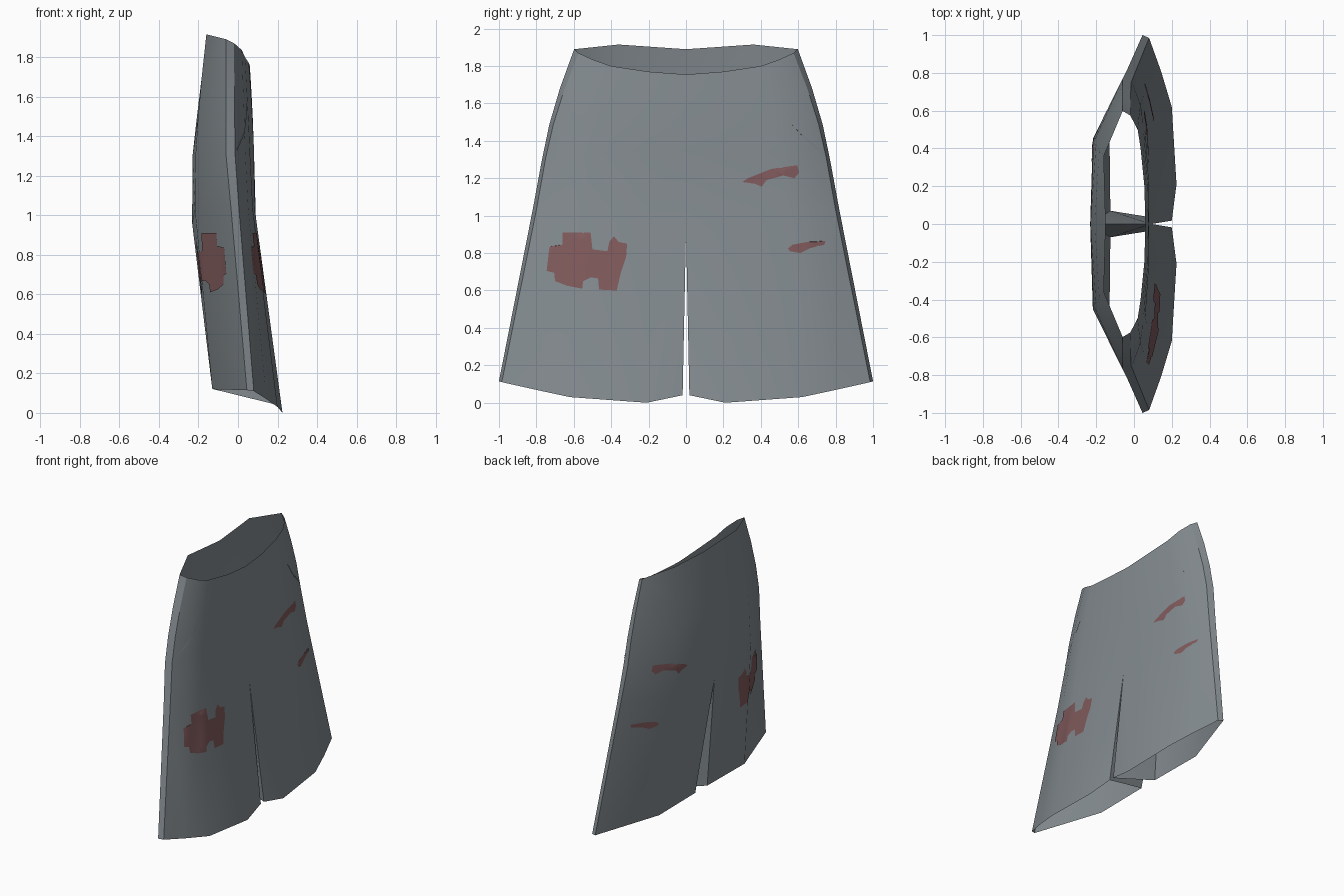
import bpy, bmesh
from mathutils import Vector
from mathutils.bvhtree import BVHTree
from mathutils.geometry import delaunay_2d_cdt

if "Cube" in bpy.data.objects:
    bpy.data.objects.remove(bpy.data.objects["Cube"])


def material(name, rgb):
    m = bpy.data.materials.new(name)
    m.diffuse_color = (*rgb, 1)
    m.use_nodes = True
    m.node_tree.nodes["Principled BSDF"].inputs["Base Color"].default_value = m.diffuse_color
    return m


GREY = material("grey fabric", (0.23, 0.26, 0.278))
RED = material("dull red patch", (0.22, 0.103, 0.108))


def add_object(name, bm, mat):
    me = bpy.data.meshes.new(name)
    bm.to_mesh(me)
    ob = bpy.data.objects.new(name, me)
    me.materials.append(mat)
    bpy.context.collection.objects.link(ob)
    bpy.ops.object.select_all(action='DESELECT')
    ob.select_set(True)
    bpy.context.view_layer.objects.active = ob
    bpy.ops.object.shade_smooth_by_angle(angle=0.5)
    return ob


# Half outlines running from the belly centre round the side to the back centre
WAIST = [(.06, 0, 1.755), (.055, .2, 1.77), (.035, .4, 1.8), (-.02, .575, 1.87),
         (-.06, .598, 1.89), (-.16, .36, 1.915), (-.15, 0, 1.89)]
HIP = [(.08, 0, 1.35), (.08, .2, 1.35), (.06, .5, 1.33), (-.015, .75, 1.31),
       (-.06, .77, 1.3), (-.215, .43, 1.3), (-.23, 0, 1.3)]
CROTCH = [(.092, 0, .92), (.085, .21, 1.03), (.075, .54, 1.03), (.005, .8, 1.03),
          (-.035, .82, 1.03), (-.218, .45, 1.03), (-.232, 0, .96)]
HEM = [(.2, .018, .04), (.225, .21, 0), (.2, .62, .03), (.08, .985, .11),
       (.045, 1, .115), (-.13, .5, .12), (-.125, .07, .12)]


def rounded(row, bulge):
    """Add one point that rounds the front corner."""
    pts = [Vector(p) for p in row]
    mid = (pts[2] + pts[3]) / 2 + Vector((bulge, bulge, 0))
    return pts[:3] + [mid] + pts[3:]


def between(a, b, t):
    """Row between two others, slightly bulged."""
    k = 1 + 0.1 * t * (1 - t)
    return [Vector((v.x * k, v.y * k, v.z)) for v in (p.lerp(q, t) for p, q in zip(a, b))]


waist, hip, crotch, hem = (rounded(r, b) for r, b in
                           ((WAIST, .012), (HIP, .014), (CROTCH, .012), (HEM, .004)))
rows = [waist, between(waist, hip, .35), between(waist, hip, .68), hip, crotch, hem]

# Shorts: both halves, including the inner leg panels
bm = bmesh.new()
for side in (1, -1):
    grid = [[bm.verts.new((p.x, p.y * side, p.z)) for p in r] for r in rows]
    for a, b in zip(grid, grid[1:]):
        for i in range(len(a) - 1):
            bm.faces.new((a[i], a[i + 1], b[i + 1], b[i]))
    bm.faces.new((grid[-2][0], grid[-1][0], grid[-1][-1], grid[-2][-1]))
bmesh.ops.remove_doubles(bm, verts=bm.verts, dist=0.001)
bmesh.ops.recalc_face_normals(bm, faces=bm.faces)
bmesh.ops.triangulate(bm, faces=bm.faces)
tree = BVHTree.FromBMesh(bm)
add_object("shorts", bm, GREY)
bm.free()


def drape(name, outline, face_dir, mat, lift=0.004, step=0.03):
    """Lay a flat (y, z) outline onto the front (+1) or back (-1) of the shorts."""
    n = len(outline)
    pts = [Vector(p) for p in outline]
    y0, y1 = min(p.x for p in pts), max(p.x for p in pts)
    z0, z1 = min(p.y for p in pts), max(p.y for p in pts)
    for i in range(1, int((y1 - y0) / step) + 1):
        for j in range(1, int((z1 - z0) / step) + 1):
            pts.append(Vector((y0 + i * step, z0 + j * step)))
    vs, _, fs = delaunay_2d_cdt(pts, [], [list(range(n))], 1, 1e-5)[:3]
    b = bmesh.new()
    made = []
    for v in vs:
        hit = tree.ray_cast(Vector((2 * face_dir, v.x, v.y)), Vector((-face_dir, 0, 0)))[0]
        made.append(b.verts.new((hit.x + lift * face_dir, v.x, v.y)) if hit else None)
    for f in fs:
        c = [made[i] for i in f]
        if all(c):
            face = b.faces.new(c)
            face.normal_update()
            if face.normal.x * face_dir < 0:
                face.normal_flip()
    loose = [v for v in b.verts if not v.link_faces]
    bmesh.ops.delete(b, geom=loose, context='VERTS')
    add_object(name, b, mat)
    b.free()


# Worn patches, the same outlines on the front and the back
PATCHES = {
    "large_patch": [(-.66, .91), (-.51, .91), (-.50, .82), (-.42, .81), (-.41, .86), (-.385, .89),
                    (-.36, .86), (-.315, .85), (-.32, .78), (-.35, .69), (-.37, .60), (-.465, .605),
                    (-.47, .665), (-.51, .67), (-.55, .65), (-.555, .61), (-.635, .625), (-.70, .65),
                    (-.705, .695), (-.745, .705), (-.73, .835), (-.66, .845)],
    "upper_patch": [(.30, 1.18), (.33, 1.2), (.455, 1.25), (.595, 1.27), (.605, 1.23),
                    (.58, 1.20), (.52, 1.215), (.43, 1.19), (.405, 1.155), (.37, 1.17)],
    "lower_patch": [(.545, .825), (.57, .845), (.65, .86), (.745, .865), (.74, .845),
                    (.66, .825), (.61, .80), (.555, .81)],
}
for name, outline in PATCHES.items():
    drape(name + "_front", outline, 1, RED)
    drape(name + "_back", outline, -1, RED)

# Pocket seams on the front
SEAM = [(.52, 1.57), (.56, 1.51), (.64, 1.42), (.74, 1.335)]
for side, label in ((1, "left"), (-1, "right")):
    ribbon = SEAM + [(y - .006, z - .008) for y, z in reversed(SEAM)]
    drape("pocket_seam_" + label, [(y * side, z) for y, z in ribbon], 1, GREY, 0.005)
